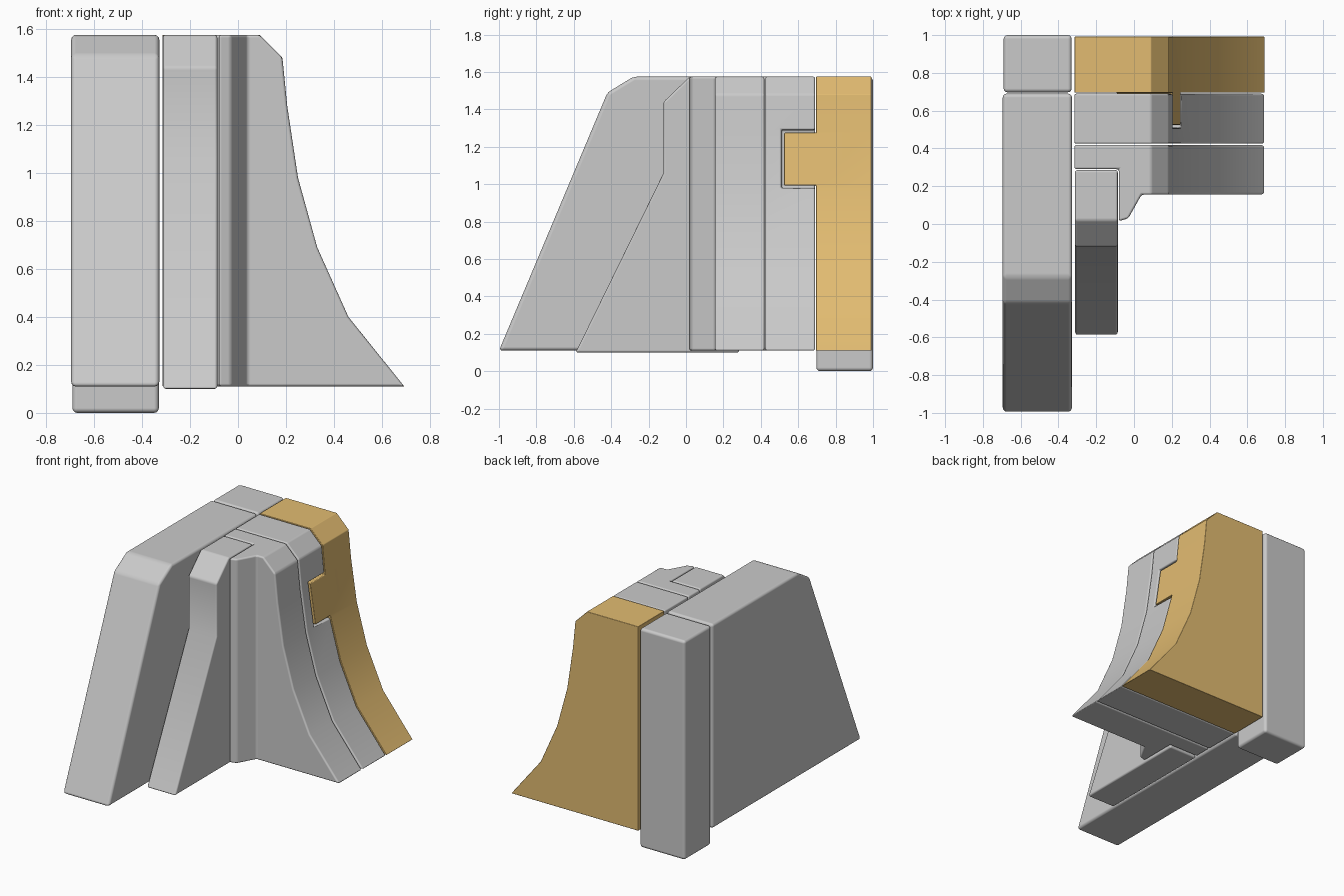
import bpy, bmesh
from mathutils import Vector

cube = bpy.data.objects.get("Cube")
if cube:
    bpy.data.objects.remove(cube, do_unlink=True)


def material(name, rgb):
    m = bpy.data.materials.new(name)
    m.use_nodes = True
    m.diffuse_color = (*rgb, 1)
    bsdf = next(n for n in m.node_tree.nodes if n.type == 'BSDF_PRINCIPLED')
    bsdf.inputs["Base Color"].default_value = (*rgb, 1)
    return m


grey = material("light grey", (0.59, 0.59, 0.59))
gold = material("warm gold", (0.76, 0.50, 0.165))


def prism(name, profile, axis, lo, hi, mat):
    """Extrude a 2D profile along one axis from lo to hi."""
    def place(p):
        c = list(p)
        c.insert(axis, lo)
        return c
    bm = bmesh.new()
    face = bm.faces.new([bm.verts.new(place(p)) for p in profile])
    ext = bmesh.ops.extrude_face_region(bm, geom=[face])
    shift = Vector((0, 0, 0))
    shift[axis] = hi - lo
    bmesh.ops.translate(bm, vec=shift,
                        verts=[v for v in ext["geom"] if isinstance(v, bmesh.types.BMVert)])
    bmesh.ops.recalc_face_normals(bm, faces=bm.faces)
    mesh = bpy.data.meshes.new(name)
    bm.to_mesh(mesh)
    bm.free()
    mesh.materials.append(mat)
    obj = bpy.data.objects.new(name, mesh)
    bpy.context.collection.objects.link(obj)
    return obj


def box(name, x0, x1, y0, y1, z0, z1, mat=grey):
    return prism(name, [(x0, y0), (x1, y0), (x1, y1), (x0, y1)], 2, z0, z1, mat)


def activate(obj):
    bpy.ops.object.select_all(action='DESELECT')
    obj.select_set(True)
    bpy.context.view_layer.objects.active = obj


def combine(obj, cutter, operation):
    """Apply a boolean and remove its helper."""
    activate(obj)
    mod = obj.modifiers.new("cut", 'BOOLEAN')
    mod.object, mod.operation, mod.solver = cutter, operation, 'EXACT'
    bpy.ops.object.modifier_apply(modifier=mod.name)
    bpy.data.objects.remove(cutter, do_unlink=True)


def soften(obj, width=0.014):
    """Round the sharp edges and smooth the gentle ones."""
    activate(obj)
    mod = obj.modifiers.new("rounded edges", 'BEVEL')
    mod.width, mod.segments = width, 3
    mod.limit_method, mod.angle_limit = 'ANGLE', 0.5
    mod.harden_normals = True
    bpy.ops.object.shade_smooth_by_angle(angle=0.6)
    bpy.ops.object.modifier_apply(modifier=mod.name)


BASE, TOP = 0.11, 1.575

# Large sloped buttress and the post behind it
buttress = prism("large_buttress", [(-1, BASE), (0.69, BASE), (0.69, TOP),
                                    (-0.28, TOP), (-0.42, 1.49)], 0, -0.695, -0.328, grey)
post = box("rear_post", -0.69, -0.33, 0.697, 1.0, 0, 1.572)

# Narrow sloped buttress
rib = prism("narrow_buttress", [(-0.59, 0.1), (0.285, 0.1), (0.285, TOP), (0.02, TOP),
                                (-0.12, 1.44), (-0.12, 1.06)], 0, -0.312, -0.086, grey)

# Flared slabs share one curved outline
flare = [(-0.315, BASE), (0.693, BASE), (0.46, 0.40), (0.33, 0.69), (0.25, 0.98),
         (0.205, 1.28), (0.185, 1.48), (0.09, TOP), (-0.315, TOP)]

# Front slab, trimmed to a plan with a tapered corner spur
front_slab = prism("front_slab", flare, 1, 0, 0.419, grey)
plan = [(-0.5, 0.5), (0.9, 0.5), (0.9, 0.155), (0.04, 0.155), (-0.03, 0.03),
        (-0.08, 0.015), (-0.08, 0.29), (-0.5, 0.29)]
combine(front_slab, prism("plan_trim", plan, 2, 0, 2, grey), 'INTERSECT')

# Middle slab with a notch for the tab
middle_slab = prism("middle_slab", flare, 1, 0.425, 0.69, grey)
combine(middle_slab, box("notch_cutter", -0.1, 0.9, 0.51, 0.8, 0.98, 1.29), 'DIFFERENCE')

# Rear slab with a tab that locks into the notch
rear_slab = prism("rear_slab_with_tab", flare, 1, 0.525, 0.992, gold)
for z0, z1 in ((0, 0.993), (1.275, 2)):
    combine(rear_slab, box("tab_cutter", -0.9, 0.9, 0.3, 0.695, z0, z1), 'DIFFERENCE')
combine(rear_slab, box("tab_end_cutter", -0.9, -0.09, 0.3, 0.695, 0.5, 1.5), 'DIFFERENCE')

for part in (buttress, post, rib, front_slab, middle_slab, rear_slab):
    soften(part, 0.02 if part in (buttress, post) else 0.012)
